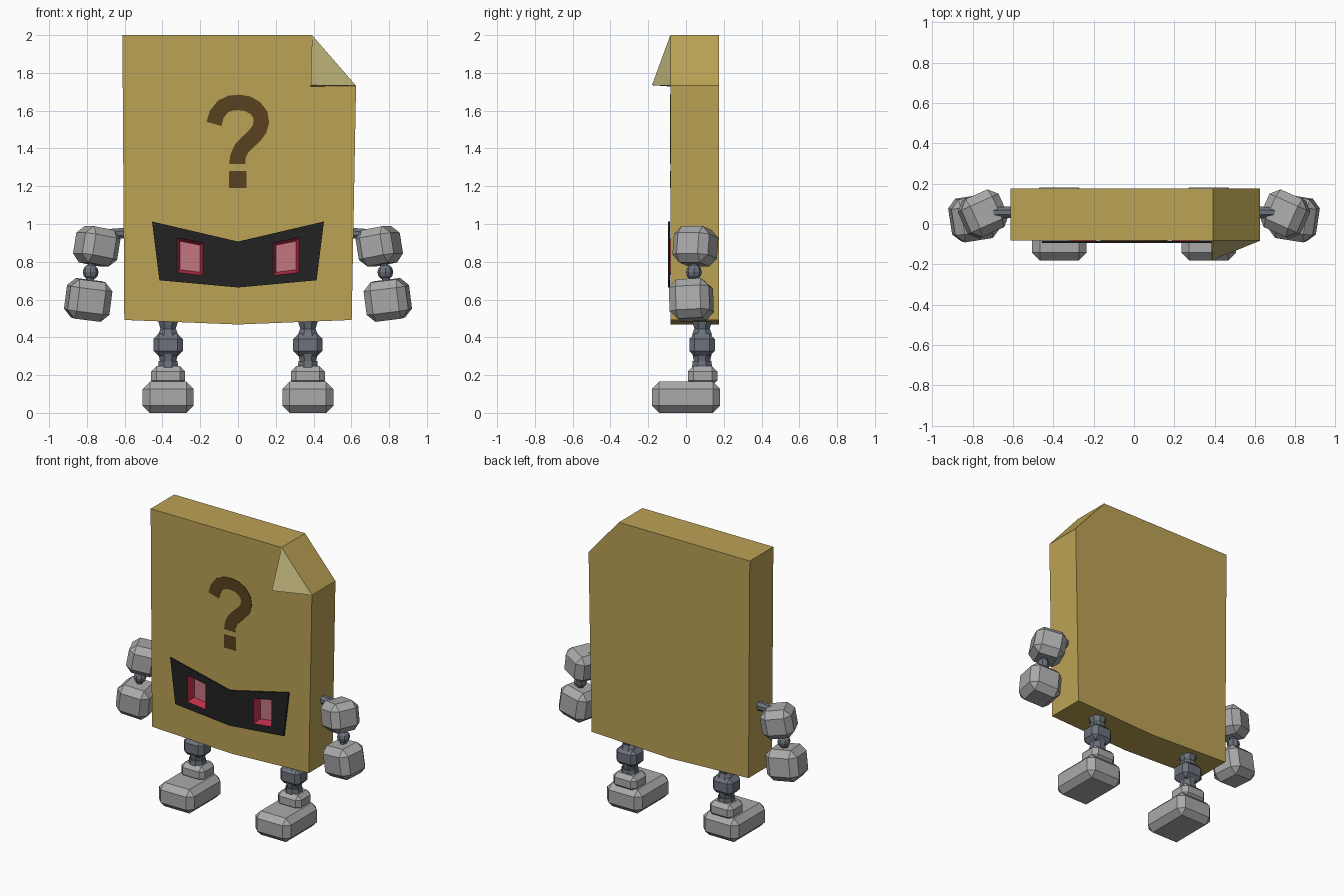
import bpy, bmesh, math
from mathutils import Vector, Matrix, Euler

if "Cube" in bpy.data.objects:
    bpy.data.objects.remove(bpy.data.objects["Cube"])


def material(name, r, g, b):
    m = bpy.data.materials.new(name)
    m.diffuse_color = (r, g, b, 1)
    m.use_nodes = True
    m.node_tree.nodes["Principled BSDF"].inputs["Base Color"].default_value = m.diffuse_color
    return m


TAN = material("tan", 0.50, 0.365, 0.09)
FOLD = material("pale_fold", 0.53, 0.47, 0.20)
BROWN = material("brown", 0.10, 0.055, 0.014)
BLACK = material("black", 0.016, 0.016, 0.016)
RED = material("red", 0.52, 0.03, 0.07)
PINK = material("pink", 0.56, 0.18, 0.22)
GREY = material("light_grey", 0.40, 0.40, 0.40)
STEEL = material("steel", 0.15, 0.17, 0.20)


def finish(name, bm, *mats):
    me = bpy.data.meshes.new(name)
    bm.to_mesh(me)
    bm.free()
    for m in mats:
        me.materials.append(m)
    ob = bpy.data.objects.new(name, me)
    bpy.context.collection.objects.link(ob)
    return ob


def prism(name, outline, y0, y1, mat):
    """Extrude an (x, z) outline from y0 to y1."""
    bm = bmesh.new()
    front = [bm.verts.new((x, y0, z)) for x, z in outline]
    back = [bm.verts.new((x, y1, z)) for x, z in outline]
    bm.faces.new(front)
    bm.faces.new(back[::-1])
    n = len(outline)
    for i in range(n):
        j = (i + 1) % n
        bm.faces.new((front[i], back[i], back[j], front[j]))
    bmesh.ops.recalc_face_normals(bm, faces=bm.faces)
    return finish(name, bm, mat)


def chamfer_box(name, loc, size, cut, mat, rot=(0, 0, 0)):
    """Box with one flat chamfer on every edge, rotation in degrees."""
    bm = bmesh.new()
    bmesh.ops.create_cube(bm, size=1)
    bmesh.ops.scale(bm, vec=size, verts=bm.verts)
    bmesh.ops.bevel(bm, geom=bm.edges[:], offset=cut, segments=1,
                    profile=0.5, affect='EDGES')
    ob = finish(name, bm, mat)
    ob.location = loc
    ob.rotation_euler = [math.radians(a) for a in rot]
    return ob


def rod(name, a, b, r1, r2, mat, sides=8):
    """Tapered cylinder between two points."""
    a, b = Vector(a), Vector(b)
    d = b - a
    bm = bmesh.new()
    turn = d.to_track_quat('Z', 'Y').to_matrix().to_4x4()
    spin = Matrix.Rotation(math.pi / sides, 4, 'Z')
    bmesh.ops.create_cone(bm, cap_ends=True, segments=sides, radius1=r1, radius2=r2,
                          depth=d.length, matrix=Matrix.Translation((a + b) / 2) @ turn @ spin)
    return finish(name, bm, mat)


FRONT, BACK = -0.083, 0.175

# Paper slab body with a clipped corner
body = prism("body", [(-0.612, 2), (0.392, 2), (0.625, 1.732), (0.602, 0.492),
                      (0, 0.468), (-0.602, 0.492)], FRONT, BACK, TAN)

# Folded corner
bm = bmesh.new()
top, side, tip, root = [bm.verts.new(p) for p in (
    (0.392, FRONT, 2), (0.625, FRONT, 1.732), (0.385, -0.18, 1.735), (0.385, FRONT, 1.728))]
for tri in ((top, tip, side), (tip, root, side), (top, root, tip)):
    bm.faces.new(tri)
bmesh.ops.recalc_face_normals(bm, faces=bm.faces)
for f in bm.faces:
    f.material_index = 0 if (side in f.verts and top in f.verts) else 1
finish("folded_corner", bm, FOLD, TAN)

# Face visor
visor = prism("visor", [(-0.455, 1.013), (0, 0.907), (0.455, 1.013), (0.416, 0.702),
                        (0, 0.664), (-0.416, 0.702)], -0.094, FRONT - 0.0005, BLACK)

# Recessed eyes, cut through visor and into body
for s, label in ((-1, "left"), (1, "right")):
    rim = [(s * 0.323, 0.928), (s * 0.185, 0.902), (s * 0.185, 0.727), (s * 0.323, 0.743)]
    cutter = prism("eye_cutter", rim, -0.12, -0.025, BLACK)
    for ob in (visor, body):
        mod = ob.modifiers.new("eye_cut", 'BOOLEAN')
        mod.operation, mod.solver, mod.object = 'DIFFERENCE', 'EXACT', cutter
        bpy.context.view_layer.objects.active = ob
        bpy.ops.object.modifier_apply(modifier=mod.name)
    bpy.data.objects.remove(cutter)
    bm = bmesh.new()
    cx = sum(p[0] for p in rim) / 4
    cz = sum(p[1] for p in rim) / 4
    outer = [bm.verts.new((x, -0.0935, z)) for x, z in rim]
    inner = [bm.verts.new((cx + (x - cx) * 0.77, -0.04, cz + (z - cz) * 0.82)) for x, z in rim]
    bm.faces.new(inner).material_index = 1
    for i in range(4):
        j = (i + 1) % 4
        bm.faces.new((outer[i], outer[j], inner[j], inner[i]))
    bm.normal_update()
    if next(f for f in bm.faces if f.material_index == 1).normal.y > 0:
        bmesh.ops.reverse_faces(bm, faces=bm.faces[:])
    finish(label + "_eye", bm, RED, PINK)

# Painted hook symbol: ribbon along a centreline, plus a square dot
path = [(-0.127, 1.530), (-0.113, 1.580), (-0.080, 1.622), (-0.040, 1.640), (0.003, 1.644),
        (0.050, 1.637), (0.090, 1.615), (0.118, 1.580), (0.124, 1.540), (0.113, 1.500),
        (0.085, 1.464), (0.050, 1.432), (0.018, 1.398), (0.0, 1.360), (-0.004, 1.318)]
left, right = [], []
for i, p in enumerate(path):
    a, b = Vector(path[max(i - 1, 0)]), Vector(path[min(i + 1, len(path) - 1)])
    t = (b - a).normalized()
    n = Vector((-t.y, t.x)) * 0.041
    if i == len(path) - 1:
        n = Vector((0.043, 0))
    left.append(tuple(Vector(p) + n))
    right.append(tuple(Vector(p) - n))
prism("painted_hook", left + right[::-1], FRONT - 0.003, FRONT + 0.001, BROWN)
prism("painted_dot", [(-0.048, 1.19), (0.044, 1.19), (0.044, 1.28), (-0.048, 1.28)],
      FRONT - 0.003, FRONT + 0.001, BROWN)

for s, label in ((-1, "left"), (1, "right")):
    # Arm: shoulder rod, upper block, elbow ball, lower block
    rod(label + "_shoulder", (s * 0.58, 0.06, 0.952), (s * 0.74, 0.055, 0.945), 0.032, 0.026, STEEL)
    chamfer_box(label + "_upper_arm", (s * 0.748, 0.05, 0.882), (0.205, 0.205, 0.195), 0.042,
                GREY, (0, -10 * s, -24 * s))
    bm = bmesh.new()
    bmesh.ops.create_uvsphere(bm, u_segments=8, v_segments=6, radius=0.042)
    finish(label + "_elbow", bm, STEEL).location = (s * 0.78, 0.042, 0.745)
    rod(label + "_elbow_pin", (s * 0.772, 0.045, 0.80), (s * 0.787, 0.035, 0.68), 0.022, 0.022, STEEL)
    chamfer_box(label + "_lower_arm", (s * 0.793, 0.028, 0.598), (0.225, 0.215, 0.21), 0.042,
                GREY, (3, -7 * s, -9 * s))

    # Leg: hip, knee block, shin rings, ankle and shoe
    x, y = s * 0.37, 0.085
    rod(label + "_hip", (x, y, 0.435), (x, y, 0.50), 0.040, 0.062, STEEL)
    rod(label + "_thigh", (x, y, 0.41), (x, y, 0.445), 0.058, 0.045, STEEL)
    chamfer_box(label + "_knee", (x, y, 0.36), (0.155, 0.135, 0.12), 0.028, STEEL)
    rod(label + "_shin_upper", (x, y, 0.27), (x, y, 0.315), 0.046, 0.056, STEEL)
    rod(label + "_shin_lower", (x, y, 0.235), (x, y, 0.275), 0.058, 0.054, STEEL)
    chamfer_box(label + "_ankle", (x, 0.088, 0.195), (0.18, 0.155, 0.105), 0.028, GREY)
    chamfer_box(label + "_shoe", (x, 0.0, 0.0825), (0.27, 0.36, 0.165), 0.038, GREY)
